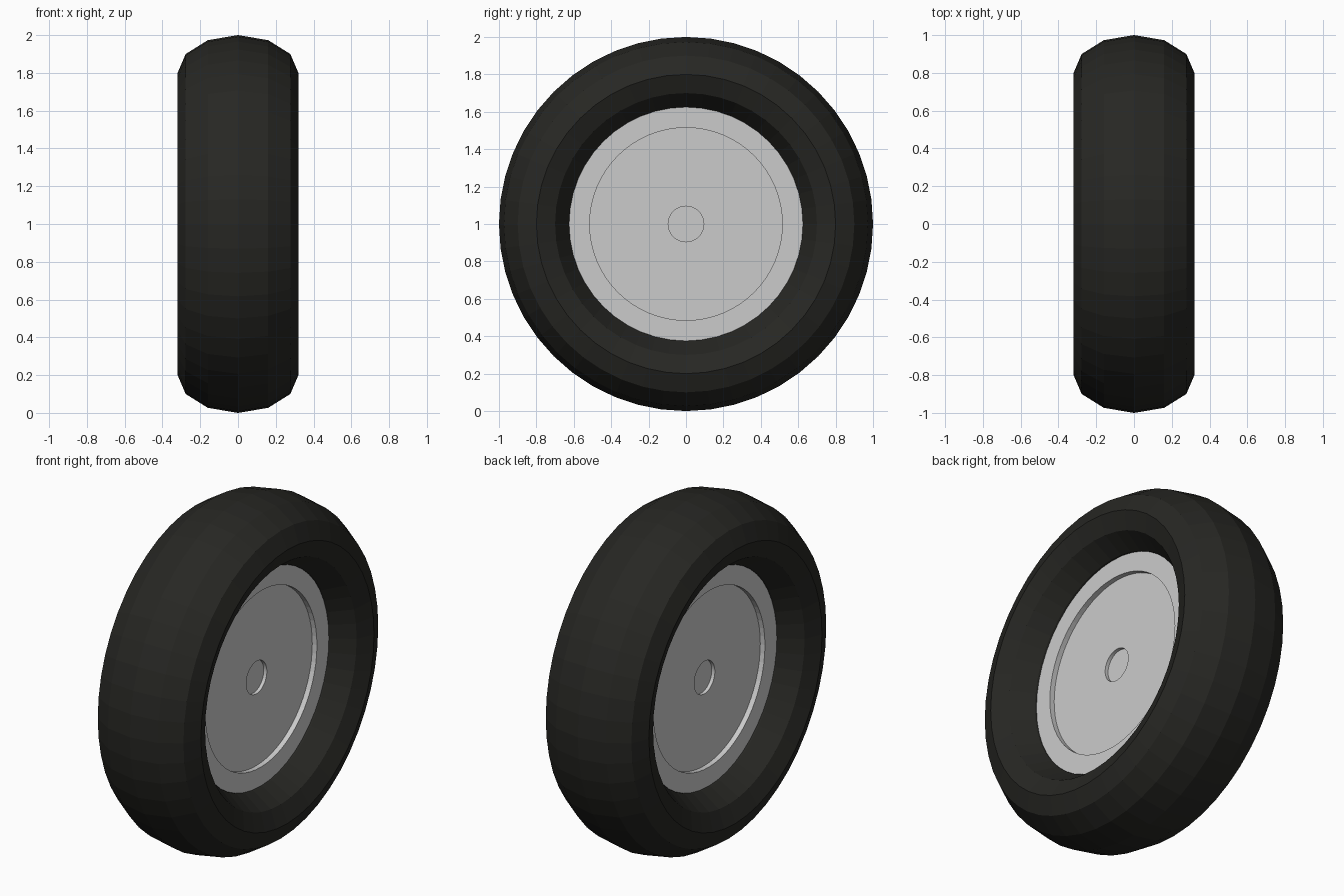
import bpy, bmesh
from math import pi, sin, cos, tau

if "Cube" in bpy.data.objects:
    bpy.data.objects.remove(bpy.data.objects["Cube"])

AXLE_Z = 1.0


def lathe(name, profile, sides, closed):
    """Revolve (x, radius) points around the x-directed axle."""
    bm = bmesh.new()
    rings = []
    for x, r in profile:
        if r == 0:
            rings.append([bm.verts.new((x, 0, 0))] * sides)
        else:
            rings.append([bm.verts.new((x, r * sin(tau * i / sides), r * cos(tau * i / sides)))
                          for i in range(sides)])
    pairs = list(zip(rings, rings[1:]))
    if closed:
        pairs.append((rings[-1], rings[0]))
    for a, b in pairs:
        for i in range(sides):
            j = (i + 1) % sides
            bm.faces.new(dict.fromkeys((a[i], a[j], b[j], b[i])))
    bmesh.ops.recalc_face_normals(bm, faces=bm.faces)
    mesh = bpy.data.meshes.new(name)
    bm.to_mesh(mesh)
    bm.free()
    obj = bpy.data.objects.new(name, mesh)
    obj.location.z = AXLE_Z
    bpy.context.collection.objects.link(obj)
    return obj


# Tyre: faceted torus stretched along the axle
tyre_profile = [(0.32 * sin(tau * k / 12), 0.8 + 0.2 * cos(tau * k / 12)) for k in range(12)]
tyre = lathe("tyre", tyre_profile, 48, True)
rubber = bpy.data.materials.new("rubber")
rubber.diffuse_color = (0.02, 0.02, 0.017, 1)
rubber.use_nodes = True
rubber.node_tree.nodes["Principled BSDF"].inputs["Base Color"].default_value = rubber.diffuse_color
tyre.data.materials.append(rubber)

# Wheel disc: raised rim, recessed face and small centre dimple on both sides
half = [(0.10, 0), (0.10, 0.095), (0.12, 0.095), (0.12, 0.515), (0.15, 0.515), (0.15, 0.64)]
lathe("wheel_disc", half + [(-x, r) for x, r in reversed(half)], 64, False)
